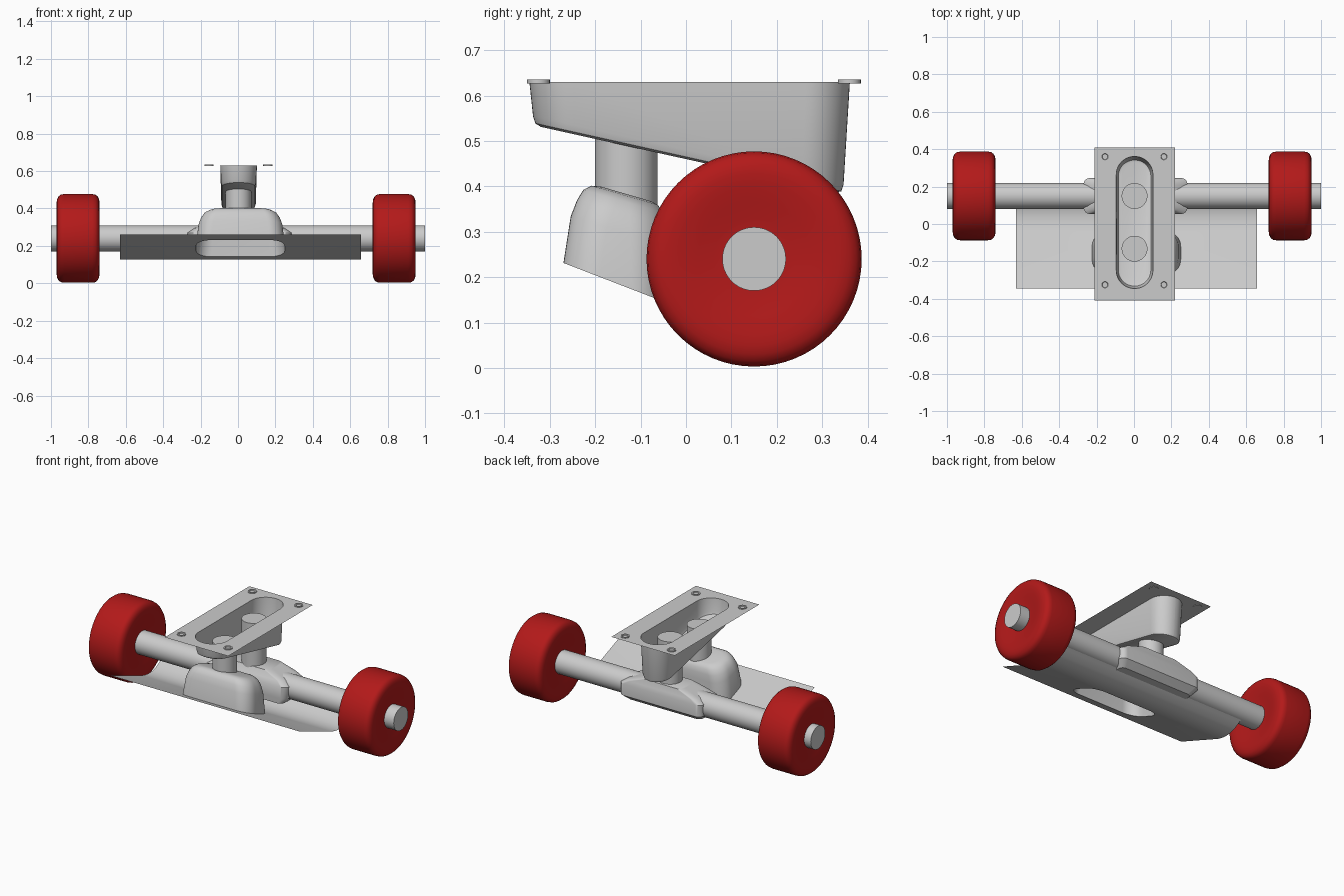
import bpy, bmesh
from math import sin, cos, pi, radians

if "Cube" in bpy.data.objects:
    bpy.data.objects.remove(bpy.data.objects["Cube"])

red = bpy.data.materials.new("red_urethane")
red.diffuse_color = (0.45, 0.01, 0.01, 1)
red.use_nodes = True
red.node_tree.nodes["Principled BSDF"].inputs["Base Color"].default_value = red.diffuse_color


def finish(name, bm, angle=35, mat=None, normals=True):
    if normals:
        bmesh.ops.recalc_face_normals(bm, faces=bm.faces)
    me = bpy.data.meshes.new(name)
    bm.to_mesh(me)
    bm.free()
    ob = bpy.data.objects.new(name, me)
    bpy.context.collection.objects.link(ob)
    if mat:
        me.materials.append(mat)
    bpy.ops.object.select_all(action='DESELECT')
    ob.select_set(True)
    bpy.context.view_layer.objects.active = ob
    bpy.ops.object.shade_smooth_by_angle(angle=radians(angle))
    return ob


def rrect(cx, cy, hx, hy, r, zf, n=10):
    """Rounded rectangle ring; zf gives the height at each y."""
    pts = []
    for k, (sx, sy) in enumerate(((1, 1), (-1, 1), (-1, -1), (1, -1))):
        for i in range(n + 1):
            a = (k + i / n) * pi / 2
            y = cy + sy * (hy - r) + r * sin(a)
            pts.append((cx + sx * (hx - r) + r * cos(a), y, zf(y)))
    return pts


def loft(name, rings, first=False, last=True, angle=35, mat=None):
    bm = bmesh.new()
    vs = [[bm.verts.new(p) for p in ring] for ring in rings]
    n = len(vs[0])
    for a, b in zip(vs, vs[1:]):
        for i in range(n):
            bm.faces.new((a[i], a[(i + 1) % n], b[(i + 1) % n], b[i]))
    if first:
        bm.faces.new(vs[0][::-1])
    if last:
        bm.faces.new(vs[-1])
    return finish(name, bm, angle, mat)


def circle_x(x, r, y, z, n=64):
    return [(x, y + r * cos(2 * pi * i / n), z + r * sin(2 * pi * i / n)) for i in range(n)]


def circle_z(z, r, x, y, n=48):
    return [(x + r * cos(2 * pi * i / n), y + r * sin(2 * pi * i / n), z) for i in range(n)]


def holed_sheet(name, outer, hole, strips=()):
    """Flat outline with one hole, plus optional rows of points carried on from it."""
    bm = bmesh.new()
    edges = []
    for loop in (outer, hole):
        vs = [bm.verts.new(p) for p in loop]
        edges += [bm.edges.new((vs[i], vs[(i + 1) % len(vs)])) for i in range(len(vs))]
    bmesh.ops.triangle_fill(bm, edges=edges, use_beauty=True)
    rows = [[bm.verts.new(p) for p in row] for row in strips]
    for a, b in zip(rows, rows[1:]):
        bm.faces.new((a[0], a[1], b[1], b[0]))
    bmesh.ops.remove_doubles(bm, verts=bm.verts, dist=1e-4)
    return finish(name, bm)


AY, AZ = 0.15, 0.24    # axle centre

# axle and wheels
loft("axle", [circle_x(-1, 0.07, AY, AZ), circle_x(1, 0.07, AY, AZ)], first=True)
half = [(0.10, 0.068), (0.102, 0.09), (0.108, 0.125), (0.114, 0.165), (0.115, 0.19),
        (0.112, 0.21), (0.104, 0.225), (0.092, 0.234), (0.075, 0.237)]
profile = half + [(-x, r) for x, r in reversed(half)]
for side, cx in (("left", -0.855), ("right", 0.835)):
    loft(f"{side}_wheel", [circle_x(cx + x, r, AY, AZ) for x, r in profile],
         first=True, angle=60, mat=red)

# mounting plate with slot opening
PZ = 0.63
slot = rrect(0.003, 0.008, 0.098, 0.353, 0.0975, lambda y: PZ, 12)
holed_sheet("mounting_plate",
            [(-0.21, -0.41, PZ), (0.22, -0.41, PZ), (0.22, 0.41, PZ), (-0.21, 0.41, PZ)], slot)

# tub hanging under the plate, sloping floor
def floor_z(y):
    return 0.46 - 0.222 * y
loft("plate_tub", [slot,
     rrect(0.003, 0.005, 0.092, 0.342, 0.0915, lambda y: floor_z(y) + 0.02, 12),
     rrect(0.003, 0.005, 0.087, 0.337, 0.0865, lambda y: floor_z(y) + 0.005, 12),
     rrect(0.003, 0.005, 0.075, 0.325, 0.0745, lambda y: floor_z(y), 12)])

# bolt rings in the plate corners
for i, (x, y) in enumerate(((-0.155, -0.325), (0.16, -0.325), (-0.155, 0.36), (0.16, 0.36))):
    loft(f"bolt_{i + 1}", [circle_z(z, r, x, y, 24) for z, r in
         ((0.627, 0.025), (0.635, 0.025), (0.635, 0.017), (0.629, 0.014))], first=True)

# kingpin and pivot posts
for name, y, z0, z1 in (("kingpin", -0.132, 0.34, 0.56), ("pivot_post", 0.15, 0.24, 0.59)):
    loft(name, [circle_z(z0, 0.069, 0.003, y), circle_z(z1, 0.069, 0.003, y)], first=True)

# sloping lower sheet, curling up into the axle, with opening under the dome
def sheet_z(y):
    return 0.127 - 0.386 * y
X0, X1 = -0.63, 0.657
base = rrect(0.013, -0.155, 0.237, 0.115, 0.08, sheet_z)
curl = [(-0.03, sheet_z(-0.03)), (0.0, 0.131), (0.035, 0.126), (0.075, 0.129),
        (0.115, 0.142), (0.15, 0.162), (0.185, 0.183)]
holed_sheet("lower_sheet",
            [(X0, -0.345, sheet_z(-0.345)), (X1, -0.345, sheet_z(-0.345)),
             (X1, -0.03, sheet_z(-0.03)), (X0, -0.03, sheet_z(-0.03))], base,
            [[(X0, y, z), (X1, y, z)] for y, z in curl])

# open dome around the kingpin
def crown_z(d):
    return lambda y: 0.345 - 0.29 * y - d
loft("kingpin_dome", [base,
     rrect(0.013, -0.148, 0.225, 0.106, 0.08, crown_z(0.085)),
     rrect(0.013, -0.142, 0.212, 0.098, 0.08, crown_z(0.045)),
     rrect(0.013, -0.138, 0.195, 0.088, 0.075, crown_z(0.018)),
     rrect(0.013, -0.135, 0.172, 0.073, 0.065, crown_z(0.004)),
     rrect(0.013, -0.132, 0.145, 0.055, 0.05, crown_z(0))], angle=60)

# housing around the middle of the axle
loft("pivot_housing", [rrect(0.008, cy, hx, hy, r, lambda y, z=z: z) for cy, hx, hy, r, z in
     ((0.13, 0.25, 0.075, 0.03, 0.165), (0.15, 0.278, 0.096, 0.035, 0.20),
      (0.15, 0.278, 0.096, 0.035, 0.27), (0.155, 0.24, 0.085, 0.035, 0.295),
      (0.16, 0.14, 0.072, 0.035, 0.33))], first=True)
